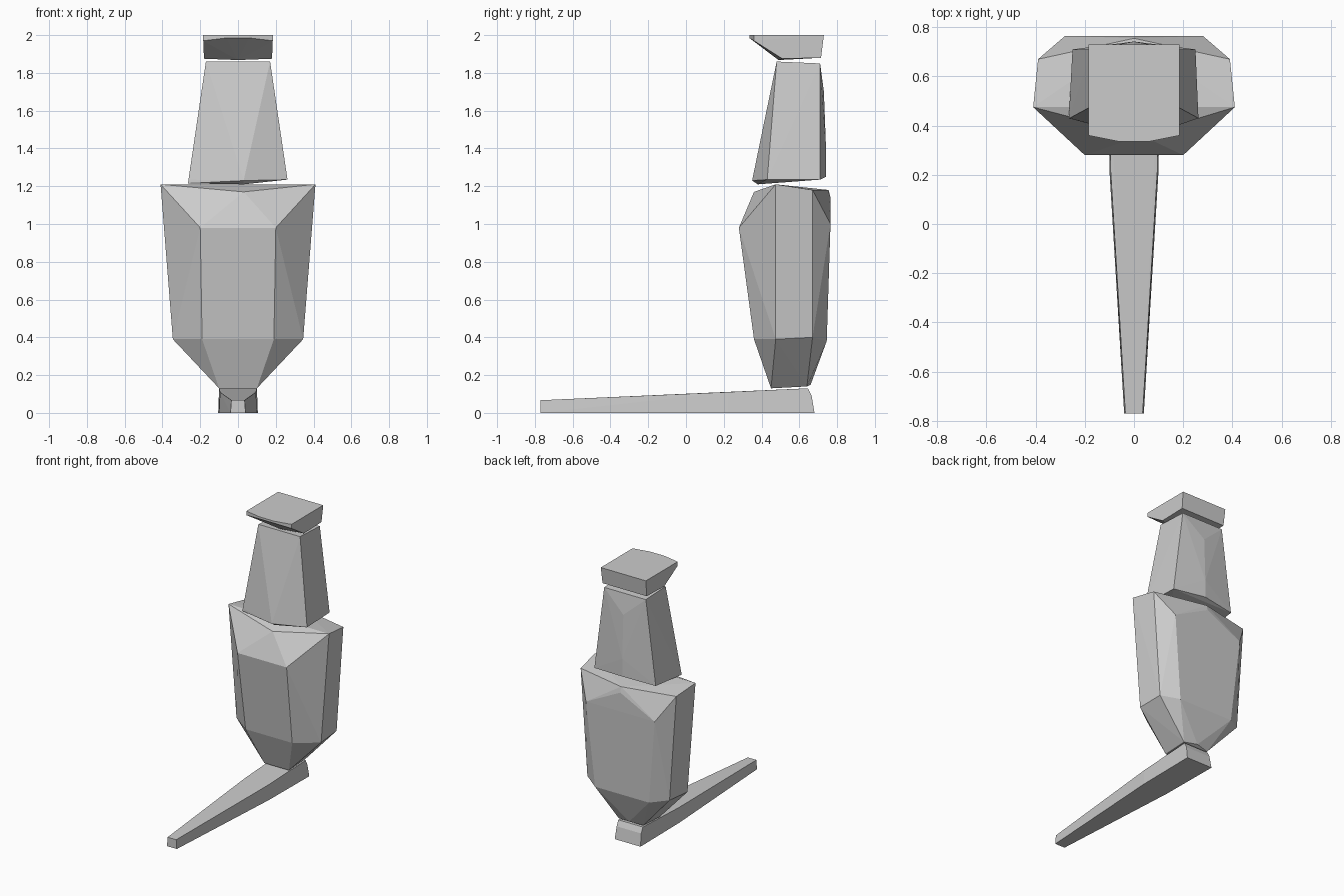
import bpy, bmesh


def hull(name, pairs, centre=()):
    """Faceted solid: mirrored point pairs plus points near the middle line."""
    bm = bmesh.new()
    for x, y, z in pairs:
        bm.verts.new((x, y, z))
        bm.verts.new((-x, y, z))
    for p in centre:
        bm.verts.new(p)
    res = bmesh.ops.convex_hull(bm, input=bm.verts[:])
    junk = {g for g in res["geom_interior"] + res["geom_unused"]
            if isinstance(g, bmesh.types.BMVert)}
    bmesh.ops.delete(bm, geom=list(junk), context='VERTS')
    bmesh.ops.dissolve_limit(bm, angle_limit=0.02, verts=bm.verts[:], edges=bm.edges[:])
    bmesh.ops.recalc_face_normals(bm, faces=bm.faces[:])
    mesh = bpy.data.meshes.new(name)
    bm.to_mesh(mesh)
    bm.free()
    obj = bpy.data.objects.new(name, mesh)
    bpy.context.collection.objects.link(obj)
    return obj


# long tapered foot reaching forward
hull("foot", [
    (0.04, -0.77, 0.0), (0.035, -0.77, 0.067),
    (0.10, 0.22, 0.0), (0.095, 0.22, 0.11),
    (0.105, 0.68, 0.0), (0.10, 0.645, 0.13), (0.10, 0.665, 0.09)])

# wide faceted lower block
hull("lower_body", [
    (0.10, 0.45, 0.13), (0.10, 0.64, 0.14),
    (0.19, 0.36, 0.39), (0.345, 0.475, 0.39),
    (0.335, 0.67, 0.40), (0.22, 0.745, 0.38),
    (0.20, 0.28, 0.98), (0.41, 0.475, 1.21),
    (0.39, 0.67, 1.18), (0.28, 0.765, 1.0)],
    [(0.03, 0.36, 1.17), (0, 0.755, 1.18), (0, 0.765, 1.14), (0, 0.66, 0.15)])

# tapered upper block with a ridge down front and back
hull("upper_body", [
    (0.262, 0.43, 1.235), (0.25, 0.71, 1.235),
    (0.17, 0.48, 1.86), (0.17, 0.71, 1.85)],
    [(0.03, 0.35, 1.23), (0.03, 0.38, 1.21), (-0.265, 0.43, 1.215),
     (0, 0.742, 1.25), (0, 0.742, 1.38), (0, 0.73, 1.70)])

# wedge cap with a thin front lip
hull("head", [
    (0.184, 0.36, 2.0), (0.184, 0.36, 1.97), (0.06, 0.335, 2.0),
    (0.06, 0.335, 1.985), (0.18, 0.51, 1.875), (0.18, 0.715, 1.88),
    (0.184, 0.73, 2.0)],
    [(0, 0.49, 1.868)])
